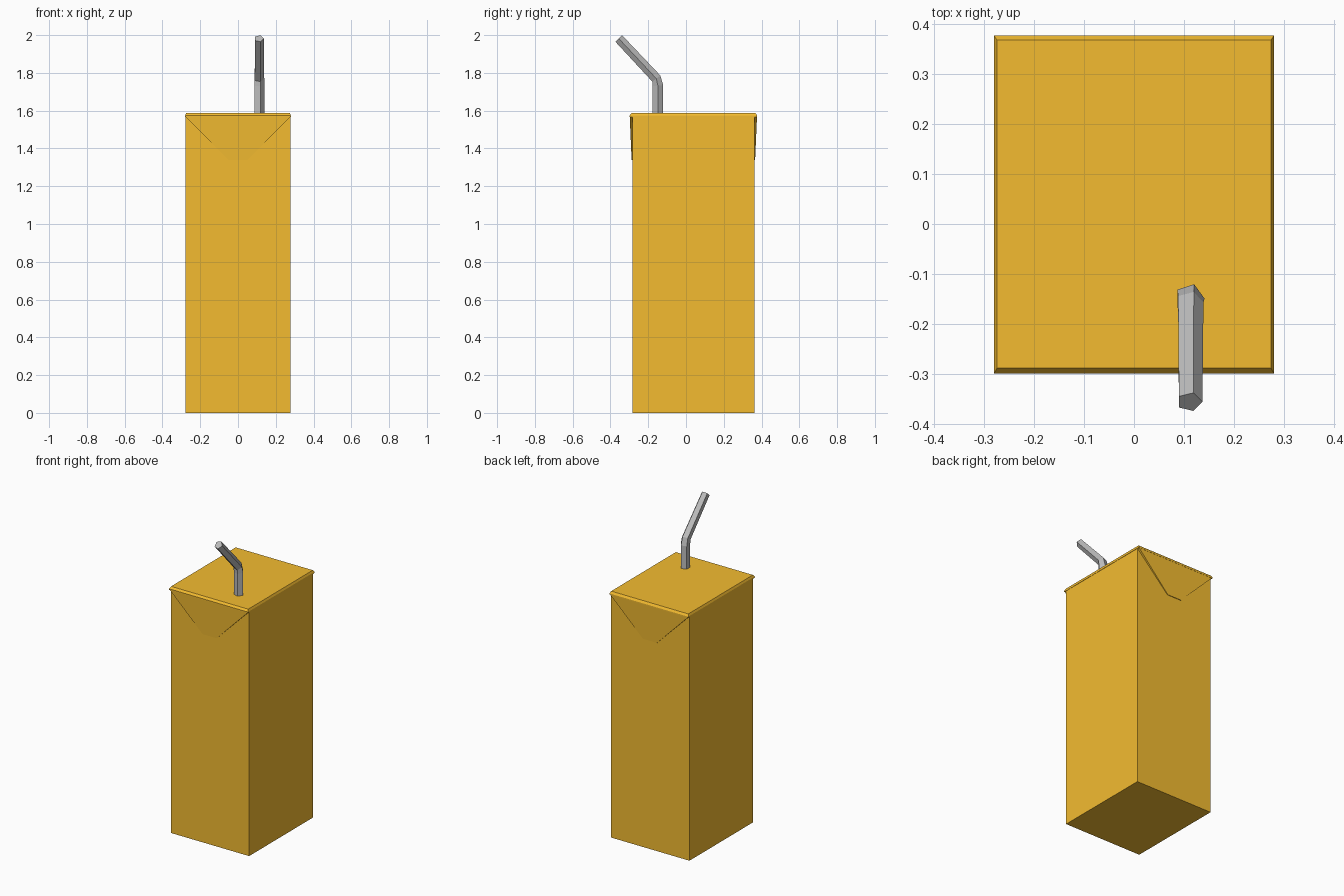
import bpy, math
from mathutils import Vector, Matrix

if "Cube" in bpy.data.objects:
    bpy.data.objects.remove(bpy.data.objects["Cube"])

orange = bpy.data.materials.new("carton_orange")
orange.diffuse_color = (0.90, 0.50, 0.03, 1)
orange.use_nodes = True
orange.node_tree.nodes["Principled BSDF"].inputs["Base Color"].default_value = orange.diffuse_color
grey = bpy.data.materials.new("straw_grey")
grey.diffuse_color = (0.5, 0.5, 0.5, 1)
grey.use_nodes = True
grey.node_tree.nodes["Principled BSDF"].inputs["Base Color"].default_value = grey.diffuse_color


def loft(name, rings, mat):
    """Skin matching rings of points and cap both ends."""
    n = len(rings[0])
    faces = [tuple(range(n))[::-1],
             tuple(range((len(rings) - 1) * n, len(rings) * n))]
    for r in range(len(rings) - 1):
        for i in range(n):
            j = (i + 1) % n
            faces.append((r * n + i, r * n + j, (r + 1) * n + j, (r + 1) * n + i))
    mesh = bpy.data.meshes.new(name)
    mesh.from_pydata([tuple(p) for ring in rings for p in ring], [], faces)
    mesh.materials.append(mat)
    ob = bpy.data.objects.new(name, mesh)
    bpy.context.collection.objects.link(ob)
    # consistent outward normals
    bpy.context.view_layer.objects.active = ob
    bpy.ops.object.mode_set(mode='EDIT')
    bpy.ops.mesh.select_all(action='SELECT')
    bpy.ops.mesh.normals_make_consistent(inside=False)
    bpy.ops.object.mode_set(mode='OBJECT')
    return ob


def rect(hx, y0, y1, z):
    return [(-hx, y0, z), (hx, y0, z), (hx, y1, z), (-hx, y1, z)]


FRONT, BACK, TOP = -0.284, 0.362, 1.57

# Carton body
loft("carton_body", [rect(0.278, FRONT, BACK, 0), rect(0.278, FRONT, BACK, TOP)], orange)

# Folded lid with a narrow sloping rim
loft("carton_lid", [rect(0.28, -0.299, 0.377, TOP - 0.003),
                    rect(0.28, -0.299, 0.377, TOP + 0.004),
                    rect(0.274, -0.288, 0.368, 1.587)], orange)

# Folded-down end flaps: blunt triangles, thicker at the top
outline = [(-0.279, TOP), (-0.05, 1.34), (0.05, 1.34), (0.279, TOP)]
for name, wall, side in (("front_flap", FRONT, -1), ("back_flap", BACK, 1)):
    inner = [(x, wall - side * 0.002, z) for x, z in outline]
    outer = [(x, wall + side * (0.014 if z == TOP else 0.004), z) for x, z in outline]
    loft(name, [inner, outer], orange)

# Five-sided bent straw: (y, z, radius, tilt in degrees)
stations = [(-0.149, 1.57, 0.03, 0), (-0.149, 1.732, 0.03, 6),
            (-0.157, 1.770, 0.028, 38), (-0.356, 1.982, 0.026, 43)]
rings = []
for y, z, r, tilt in stations:
    rot = Matrix.Rotation(math.radians(tilt), 3, 'X')
    rings.append([Vector((0.111, y, z)) + rot @ Vector(
        (r * math.cos(math.tau * i / 5), r * math.sin(math.tau * i / 5), 0)) for i in range(5)])
loft("straw", rings, grey)
